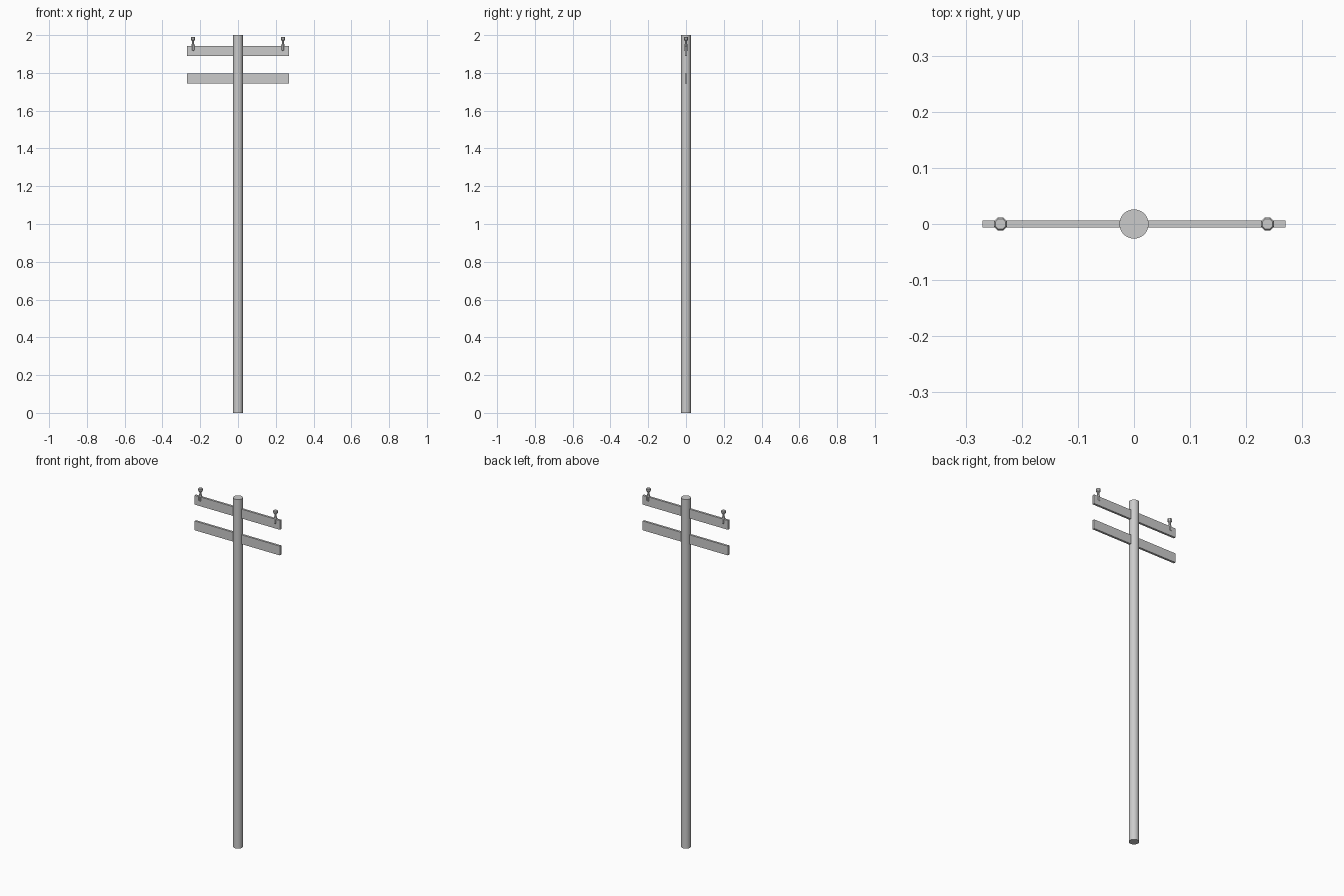
import bpy, bmesh, math

if "Cube" in bpy.data.objects:
    bpy.data.objects.remove(bpy.data.objects["Cube"])

def new_object(name, bm):
    bmesh.ops.recalc_face_normals(bm, faces=bm.faces)
    me = bpy.data.meshes.new(name)
    bm.to_mesh(me)
    bm.free()
    ob = bpy.data.objects.new(name, me)
    bpy.context.collection.objects.link(ob)
    return ob

def lathe(name, profile, sides, x=0.0):
    """Stack rings of (radius, z) and cap both ends."""
    bm = bmesh.new()
    rings = []
    for r, z in profile:
        angles = [2 * math.pi * (i + 0.5) / sides for i in range(sides)]
        rings.append([bm.verts.new((x + r * math.cos(a), r * math.sin(a), z)) for a in angles])
    for lo, hi in zip(rings, rings[1:]):
        for i in range(sides):
            j = (i + 1) % sides
            bm.faces.new((lo[i], lo[j], hi[j], hi[i]))
    bm.faces.new(rings[0])
    bm.faces.new(rings[-1])
    return new_object(name, bm)

def box(name, size, z):
    bm = bmesh.new()
    bmesh.ops.create_cube(bm, size=1)
    bmesh.ops.scale(bm, vec=size, verts=bm.verts)
    bmesh.ops.translate(bm, vec=(0, 0, z), verts=bm.verts)
    return new_object(name, bm)

# Round pole
pole = lathe("pole", [(0.026, 0), (0.026, 2)], 32)
bpy.context.view_layer.objects.active = pole
pole.select_set(True)
bpy.ops.object.shade_smooth_by_angle(angle=math.radians(35))

# Two flat crossarms
box("upper_crossarm", (0.54, 0.0125, 0.053), 1.916)
box("lower_crossarm", (0.54, 0.0125, 0.053), 1.769)

# Insulators: skirt straddling the arm, narrow neck, wide cap
insulator = [(0.007, 1.916), (0.010, 1.921), (0.010, 1.944), (0.006, 1.956),
             (0.006, 1.968), (0.0125, 1.977), (0.0125, 1.987), (0.010, 1.990)]
for side, x in (("left", -0.238), ("right", 0.238)):
    lathe(side + "_insulator", insulator, 8, x)
